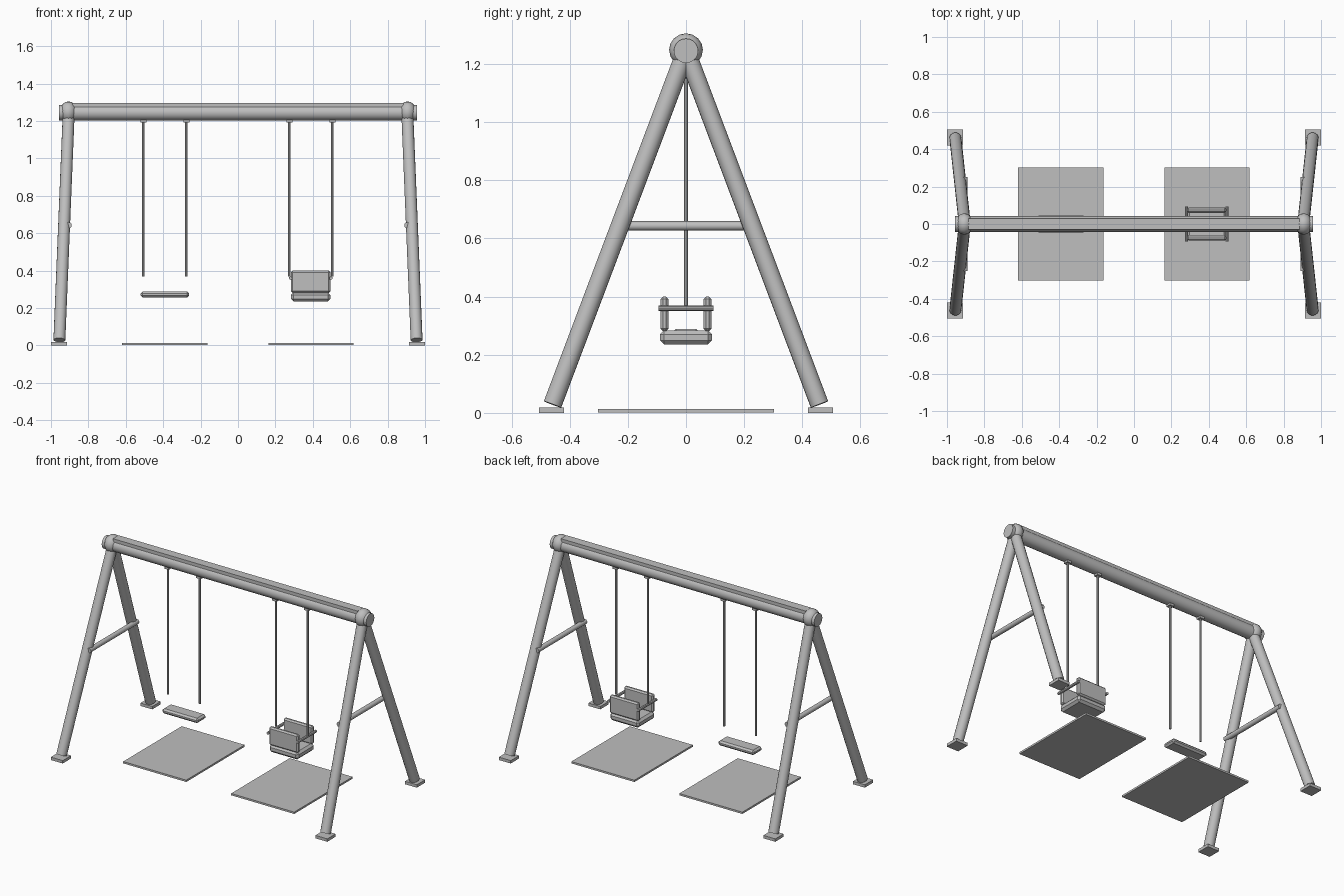
import bpy, math
from mathutils import Vector

if "Cube" in bpy.data.objects:
    bpy.data.objects.remove(bpy.data.objects["Cube"])

grey = bpy.data.materials.new("plain grey")
grey.diffuse_color = (0.52, 0.52, 0.52, 1)
grey.use_nodes = True
grey.node_tree.nodes["Principled BSDF"].inputs["Base Color"].default_value = grey.diffuse_color


def finish(name, smooth=False):
    ob = bpy.context.object
    ob.name = name
    ob.data.materials.append(grey)
    if smooth:
        bpy.ops.object.shade_smooth_by_angle(angle=math.radians(40))
    return ob


def box(name, lo, hi, bevel=0):
    lo, hi = Vector(lo), Vector(hi)
    bpy.ops.mesh.primitive_cube_add(size=1, location=(lo + hi) / 2)
    bpy.context.object.scale = hi - lo
    bpy.ops.object.transform_apply(location=False, rotation=False, scale=True)
    ob = finish(name)
    if bevel:
        m = ob.modifiers.new("bevel", "BEVEL")
        m.width, m.segments = bevel, 1
    return ob


def tube(name, a, b, r, sides=16):
    a, b = Vector(a), Vector(b)
    d = b - a
    bpy.ops.mesh.primitive_cylinder_add(vertices=sides, radius=r, depth=d.length, location=(a + b) / 2)
    bpy.context.object.rotation_euler = d.to_track_quat("Z", "Y").to_euler()
    return finish(name, True)


AXIS = 1.245  # height of the top beam

# Top beam with a flat strip along it
tube("top_beam", (-0.957, 0, AXIS), (0.957, 0, AXIS), 0.042, 20)
box("beam_strip", (-0.885, -0.029, 1.272), (0.885, 0.029, 1.296))

# End frames: joint, two splayed legs with foot plates, brace
for sx, side in ((-1, "left"), (1, "right")):
    bpy.ops.mesh.primitive_uv_sphere_add(segments=12, ring_count=8, radius=0.057, location=(sx * 0.907, 0, AXIS + 0.003))
    bpy.context.object.scale = (0.83, 1.02, 1)
    finish(side + "_joint", True)
    for sy, end in ((-1, "front"), (1, "back")):
        tube(f"{side}_{end}_leg", (sx * 0.955, sy * 0.459, 0.029), (sx * 0.905, 0, AXIS), 0.032)
        cx, cy = sx * 0.957, sy * 0.463
        box(f"{side}_{end}_foot", (cx - 0.043, cy - 0.043, 0), (cx + 0.043, cy + 0.043, 0.019))
    tube(side + "_brace", (sx * 0.905, -0.25, 0.643), (sx * 0.905, 0.25, 0.643), 0.016, 12)

# Hangers with brackets, and a ground mat under each swing
for cx, kind in ((-0.391, "flat"), (0.39, "bucket")):
    for s in (-1, 1):
        x = cx + s * 0.115
        tube(kind + "_hanger", (x, 0, 0.369), (x, 0, 1.21), 0.0068, 8)
        box(kind + "_bracket", (x - 0.016, -0.016, 1.192), (x + 0.016, 0.016, 1.212))
    box(kind + "_mat", (cx - 0.228, -0.302, 0.002), (cx + 0.228, 0.302, 0.014))

# Flat seat
box("flat_seat", (-0.521, -0.046, 0.256), (-0.261, 0.046, 0.288), 0.011)

# Bucket seat: base, front and back panels, side bars
box("bucket_base", (0.283, -0.089, 0.235), (0.494, 0.089, 0.284), 0.014)
for s, end in ((-1, "front"), (1, "back")):
    y = s * 0.074
    box(f"bucket_{end}_panel", (0.283, y - 0.014, 0.281), (0.494, y + 0.014, 0.400), 0.009)
    x = 0.389 + s * 0.108
    tube("bucket_side_bar", (x, -0.094, 0.36), (x, 0.094, 0.36), 0.009, 8)
